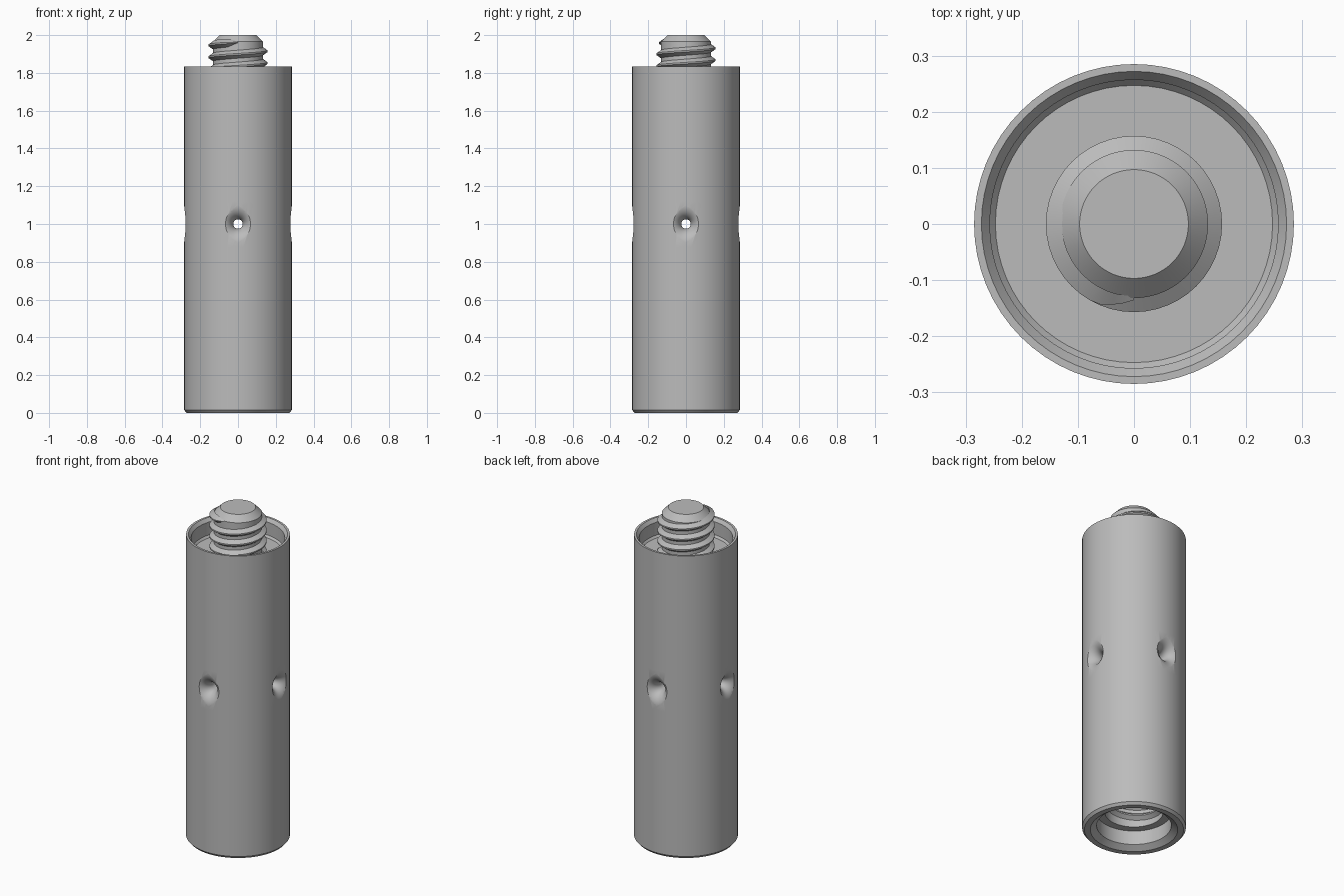
import bpy, bmesh
from math import pi, sin, cos, radians
from mathutils import Matrix

cube = bpy.data.objects.get("Cube")
if cube:
    bpy.data.objects.remove(cube, do_unlink=True)

grey = bpy.data.materials.new("plain grey")
grey.use_nodes = True
COLOUR = (0.5, 0.5, 0.5, 1)
grey.diffuse_color = COLOUR
grey.node_tree.nodes["Principled BSDF"].inputs["Base Color"].default_value = COLOUR

TOP = 1.835      # top rim of the sleeve
RADIUS = 0.285
PITCH = 0.063


def finish(name, bm):
    bmesh.ops.recalc_face_normals(bm, faces=bm.faces)
    mesh = bpy.data.meshes.new(name)
    bm.to_mesh(mesh)
    bm.free()
    mesh.materials.append(grey)
    ob = bpy.data.objects.new(name, mesh)
    bpy.context.collection.objects.link(ob)
    return ob


def activate(ob):
    bpy.ops.object.select_all(action='DESELECT')
    ob.select_set(True)
    bpy.context.view_layer.objects.active = ob


def smooth(ob):
    activate(ob)
    bpy.ops.object.shade_smooth_by_angle(angle=radians(28))


def lathe(name, profile, steps=64):
    """Spin a (radius, height) profile round the z axis."""
    bm = bmesh.new()
    vs = [bm.verts.new((r, 0, z)) for r, z in profile]
    es = [bm.edges.new(pair) for pair in zip(vs, vs[1:])]
    bmesh.ops.spin(bm, geom=vs + es, cent=(0, 0, 0), axis=(0, 0, 1),
                   angle=2 * pi, steps=steps)
    bmesh.ops.remove_doubles(bm, verts=bm.verts, dist=1e-5)
    return finish(name, bm)


def thread(name, base, tip, z_end, end_angle, turns, taper, steps=48):
    """Sweep a ridge along a right-handed helix, fading out at its top end."""
    bm = bmesh.new()
    count = int(turns * steps)
    rows = []
    for i in range(count + 1):
        back = (count - i) / steps
        a = end_angle - 2 * pi * back
        z = z_end - PITCH * back
        k = min(1, 0.15 + back / taper)
        crest = base + (tip - base) * k
        root = base - (tip - base) * 0.15
        section = ((root, -0.024 * k), (crest, -0.004 * k),
                   (crest, 0.004 * k), (root, 0.024 * k))
        rows.append([bm.verts.new((r * cos(a), r * sin(a), z + h))
                     for r, h in section])
    for lower, upper in zip(rows, rows[1:]):
        for j in range(4):
            n = (j + 1) % 4
            bm.faces.new((lower[j], lower[n], upper[n], upper[j]))
    bm.faces.new(rows[0])
    bm.faces.new(rows[-1])
    return finish(name, bm)


# Sleeve: recessed top, solid middle, stepped socket underneath
floor = TOP - 0.11
sleeve = lathe("sleeve", [
    (0, floor), (0.247, floor), (0.257, floor + 0.012), (0.257, TOP - 0.02),
    (0.272, TOP), (RADIUS, TOP),
    (RADIUS, 1.12), (RADIUS, 0.88),
    (RADIUS, 0.015), (0.272, 0), (0.24, 0), (0.205, 0.025),
    (0.205, 0.11), (0.16, 0.11), (0.16, 0.4), (0, 0.4)])

# Cross holes with rounded, flared mouths, cut along x and y
HOLE, FLARE = 0.025, 0.075
arc = [(HOLE + FLARE * (1 - cos(t)), RADIUS - FLARE * (1 - sin(t)))
       for t in (pi / 2 * i / 10 for i in range(11))]
half = arc + [(HOLE + FLARE, 0.36), (0, 0.36)]
outline = [(r, -z) for r, z in reversed(half)] + half
for axis in 'XY':
    cutter = lathe("hole_cutter", outline, 40)
    cutter.data.transform(Matrix.Rotation(pi / 2, 4, 'Y' if axis == 'X' else 'X'))
    cutter.data.transform(Matrix.Translation((0, 0, 1)))
    cutter.hide_render = True
    activate(sleeve)
    cut = sleeve.modifiers.new("cross_hole", 'BOOLEAN')
    cut.operation = 'DIFFERENCE'
    cut.solver = 'EXACT'
    cut.object = cutter
    bpy.ops.object.modifier_apply(modifier=cut.name)
    bpy.data.objects.remove(cutter, do_unlink=True)
smooth(sleeve)

# Threaded stud rising from the recess
smooth(lathe("stud", [(0, floor - 0.02), (0.132, floor - 0.02),
                      (0.132, 1.965), (0.097, 2), (0, 2)]))
smooth(thread("stud_thread", 0.132, 0.157, 1.962, -pi / 2, 3.7, 0.08))

# Matching thread inside the socket
smooth(thread("socket_thread", 0.16, 0.137, 0.37, -pi / 2, 3.7, 0.08))
